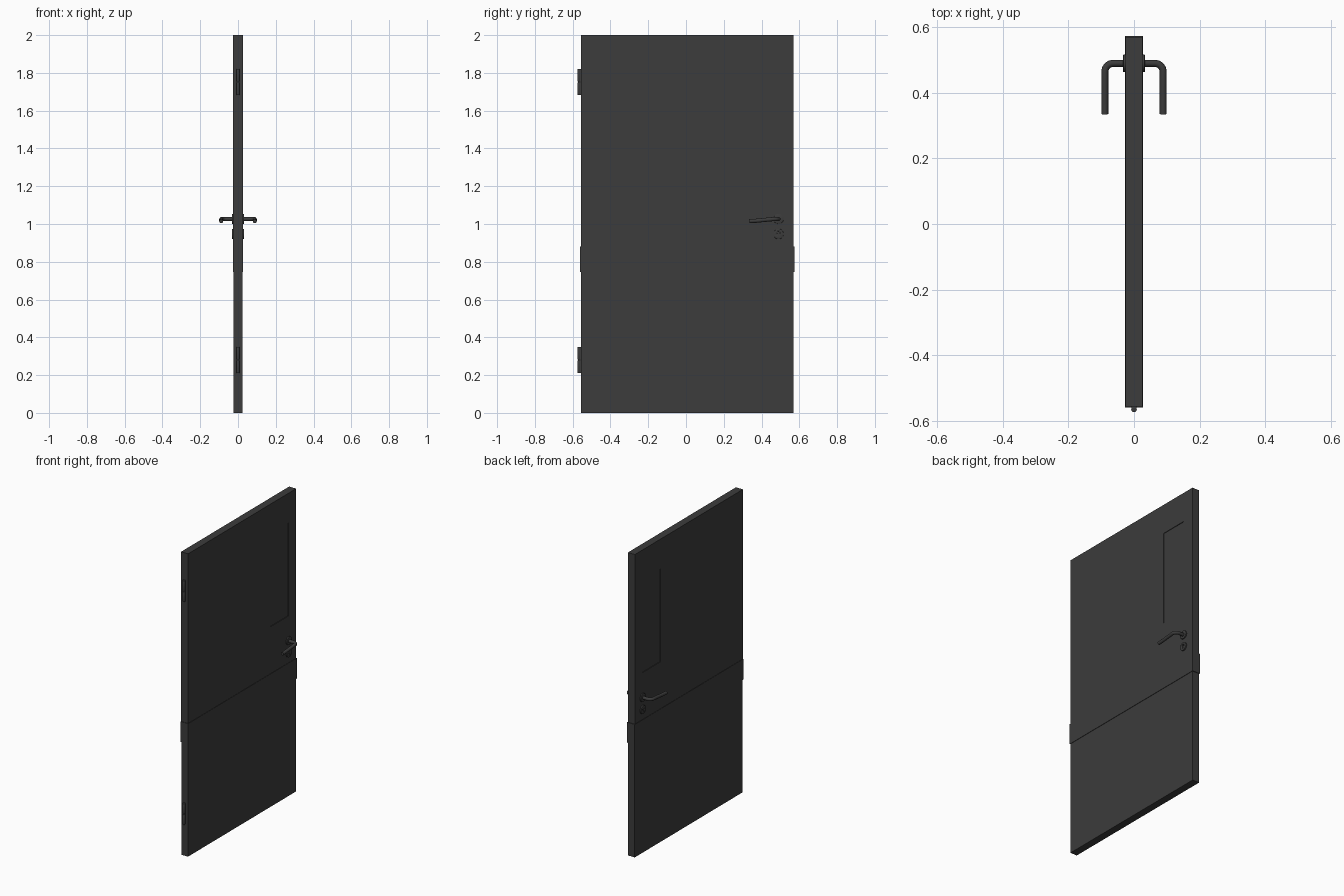
import bpy, math
from mathutils import Vector

if "Cube" in bpy.data.objects:
    bpy.data.objects.remove(bpy.data.objects["Cube"])

dark = bpy.data.materials.new("dark_grey")
dark.diffuse_color = (0.045, 0.045, 0.045, 1)
dark.use_nodes = True
dark.node_tree.nodes["Principled BSDF"].inputs["Base Color"].default_value = dark.diffuse_color

Y0, Y1 = -0.557, 0.57        # hinge edge and lock edge of the leaf


def finish(o, name, smooth=False):
    o.name = name
    o.data.materials.append(dark)
    if smooth:
        bpy.ops.object.shade_smooth_by_angle(angle=math.radians(35))
    return o


def box(name, hx, y0, y1, z0, z1):
    bpy.ops.mesh.primitive_cube_add(size=1, location=(0, (y0 + y1) / 2, (z0 + z1) / 2))
    o = bpy.context.object
    o.scale = (2 * hx, y1 - y0, z1 - z0)
    bpy.ops.object.transform_apply(location=True, rotation=False, scale=True)
    return finish(o, name)


def cylinder(name, r, depth, loc, along_x=False, bevel=0.0, verts=32):
    rot = (0, math.pi / 2, 0) if along_x else (0, 0, 0)
    bpy.ops.mesh.primitive_cylinder_add(vertices=verts, radius=r, depth=depth,
                                        location=loc, rotation=rot)
    o = bpy.context.object
    if bevel:
        m = o.modifiers.new("bevel", 'BEVEL')
        m.width, m.segments = bevel, 2
        m.limit_method = 'ANGLE'
        bpy.ops.object.modifier_apply(modifier=m.name)
    return finish(o, name, True)


def cut(target, cutter):
    bpy.context.view_layer.objects.active = target
    m = target.modifiers.new("cut", 'BOOLEAN')
    m.operation, m.solver, m.object = 'DIFFERENCE', 'EXACT', cutter
    bpy.ops.object.modifier_apply(modifier=m.name)
    bpy.data.objects.remove(cutter, do_unlink=True)


# door leaf: upper part with window opening, lower part, wrap-around band
upper = box("upper_leaf", 0.0255, Y0, Y1, 0.88, 2.0)
cut(upper, box("window_cutter", 0.1, 0.303, 0.489, 1.19, 1.805))
box("window_pane", 0.0215, 0.303, 0.489, 1.19, 1.805)
box("lower_leaf", 0.0245, Y0, Y1, 0.0, 0.745)
box("middle_band", 0.0275, Y0 - 0.003, Y1 + 0.004, 0.745, 0.88)

# hinges: two knuckles, a pin and a leaf each
for label, zc in (("top", 1.752), ("bottom", 0.28)):
    for part, s in (("upper", 1), ("lower", -1)):
        cylinder(f"{label}_hinge_{part}_knuckle", 0.0085, 0.067,
                 (0, -0.5655, zc + s * 0.036), bevel=0.001, verts=24)
    cylinder(f"{label}_hinge_pin", 0.005, 0.13, (0, -0.5655, zc), verts=16)
    box(f"{label}_hinge_leaf", 0.007, -0.562, Y0, zc - 0.069, zc + 0.069)


def lever(name, s):
    # round bar: neck out of the door, quarter bend, slightly drooping grip
    yc, zc, xo, r = 0.49, 1.026, 0.089, 0.026
    pts = [(0.02, yc, zc), (0.045, yc, zc)]
    for i in range(9):
        a = i / 8 * math.pi / 2
        pts.append((xo - r + r * math.sin(a), yc - r + r * math.cos(a), zc))
    pts += [(xo, 0.44, zc - 0.002), (xo, 0.41, zc - 0.005),
            (xo, 0.37, zc - 0.009), (xo, 0.335, zc - 0.011)]
    cu = bpy.data.curves.new(name, 'CURVE')
    cu.dimensions = '3D'
    cu.bevel_depth, cu.bevel_resolution, cu.use_fill_caps = 0.0107, 4, True
    sp = cu.splines.new('POLY')
    sp.points.add(len(pts) - 1)
    for p, (x, y, z) in zip(sp.points, pts):
        p.co = (s * x, y, z, 1)
    o = bpy.data.objects.new(name, cu)
    bpy.context.collection.objects.link(o)
    bpy.ops.object.select_all(action='DESELECT')
    o.select_set(True)
    bpy.context.view_layer.objects.active = o
    bpy.ops.object.convert(target='MESH')
    finish(bpy.context.object, name, True)


# lever handles, rosettes and lock plates on both faces
for side, s in (("right", 1), ("left", -1)):
    cylinder(f"{side}_handle_rosette", 0.027, 0.010, (s * 0.028, 0.49, 1.027), True, 0.0015)
    lever(f"{side}_handle_lever", s)
    plate = cylinder(f"{side}_lock_rosette", 0.027, 0.010, (s * 0.028, 0.49, 0.947), True, 0.0015)
    # keyhole: round top with a slot below
    cut(plate, cylinder("keyhole_cutter", 0.008, 0.02, (s * 0.0405, 0.49, 0.953), True, verts=20))
    slot = box("slot_cutter", 0.01, 0.486, 0.494, 0.932, 0.951)
    slot.location.x = s * 0.0405
    bpy.context.view_layer.update()
    cut(plate, slot)
